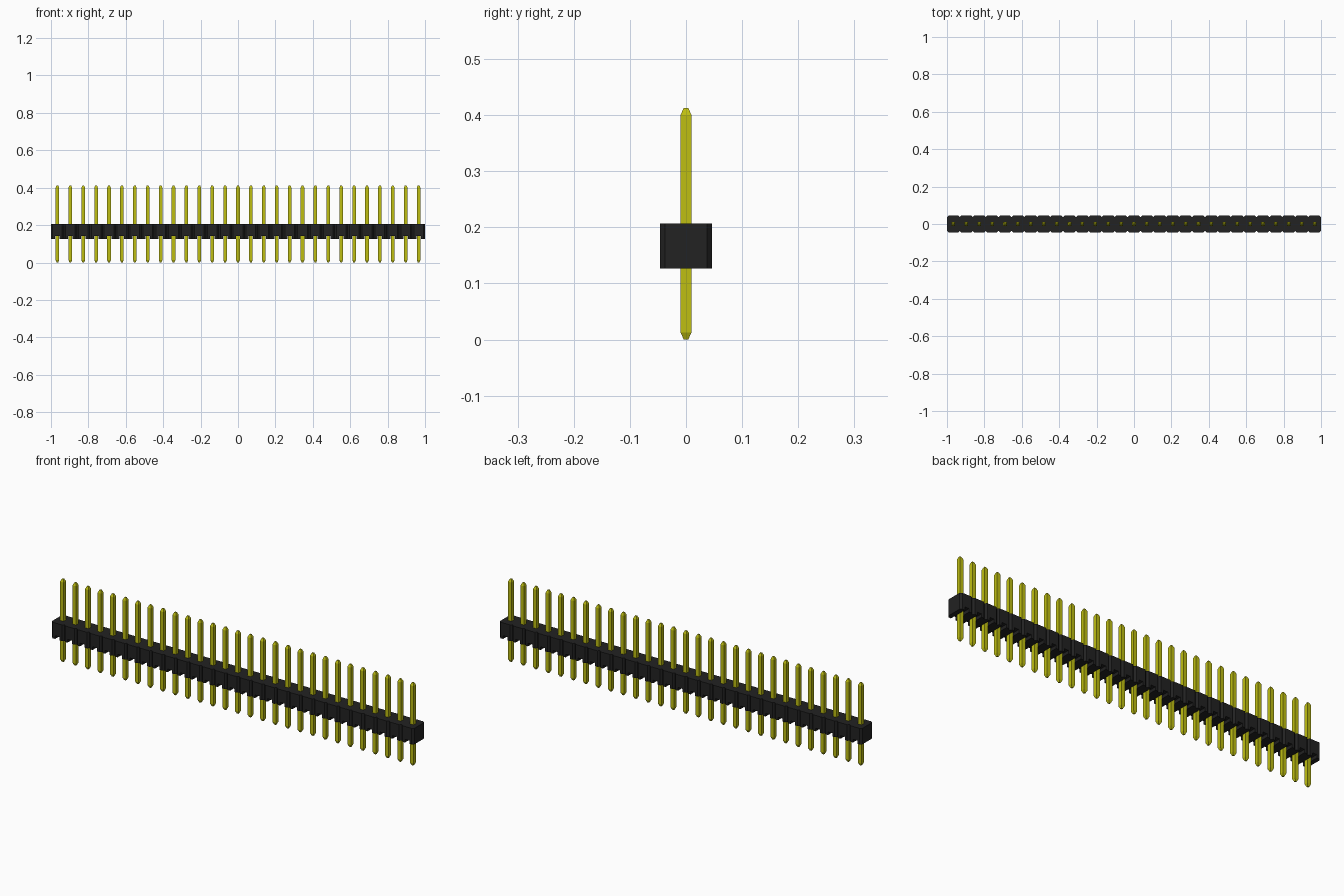
import bpy, bmesh

cube = bpy.data.objects.get("Cube")
if cube:
    bpy.data.objects.remove(cube, do_unlink=True)

COUNT = 29
PITCH = 2 / COUNT
BODY_BOTTOM, BODY_TOP, DEPTH = 0.127, 0.207, 0.046
PIN_TOP, TIP = 0.413, 0.013


def make_material(name, color):
    mat = bpy.data.materials.new(name)
    mat.use_nodes = True
    mat.diffuse_color = color
    mat.node_tree.nodes["Principled BSDF"].inputs["Base Color"].default_value = color
    return mat


def make_object(name, bm, mat):
    bmesh.ops.recalc_face_normals(bm, faces=bm.faces)
    mesh = bpy.data.meshes.new(name)
    bm.to_mesh(mesh)
    bm.free()
    mesh.materials.append(mat)
    obj = bpy.data.objects.new(name, mesh)
    bpy.context.collection.objects.link(obj)
    return obj


def loft(bm, rings):
    """Skin closed rings of points and cap both ends."""
    rows = [[bm.verts.new(p) for p in ring] for ring in rings]
    n = len(rows[0])
    for a, b in zip(rows, rows[1:]):
        for i in range(n):
            j = (i + 1) % n
            bm.faces.new((a[i], a[j], b[j], b[i]))
    bm.faces.new(rows[0][::-1])
    bm.faces.new(rows[-1])


def square(x, half, z):
    return [(x + sx * half, sy * half, z)
            for sx, sy in ((-1, -1), (1, -1), (1, 1), (-1, 1))]


def block_ring(x, y):
    """Block section with a channel under the pin."""
    h, c = PITCH / 2, 0.012
    w = h - CHAMFER if abs(y) == DEPTH else h
    z = BODY_BOTTOM
    outline = ((-w, z), (-c, z), (-c, z + NOTCH), (c, z + NOTCH),
               (c, z), (w, z), (w, BODY_TOP), (-w, BODY_TOP))
    return [(x + px, y, pz) for px, pz in outline]


CHAMFER, NOTCH = 0.009, 0.016
black = make_material("black plastic", (0.016, 0.016, 0.016, 1))
gold = make_material("yellow metal", (0.52, 0.52, 0.006, 1))

housing, pins = bmesh.new(), bmesh.new()
for i in range(COUNT):
    x = (i - (COUNT - 1) / 2) * PITCH
    # Housing block with chamfered upright corners
    inner = DEPTH - CHAMFER
    loft(housing, [block_ring(x, y) for y in (-DEPTH, -inner, inner, DEPTH)])
    # Square pin with tapered tips
    loft(pins, [square(x, half, z) for half, z in
                ((0.004, 0), (0.0098, TIP),
                 (0.0098, PIN_TOP - TIP), (0.004, PIN_TOP))])

make_object("housing", housing, black)
make_object("pins", pins, gold)
